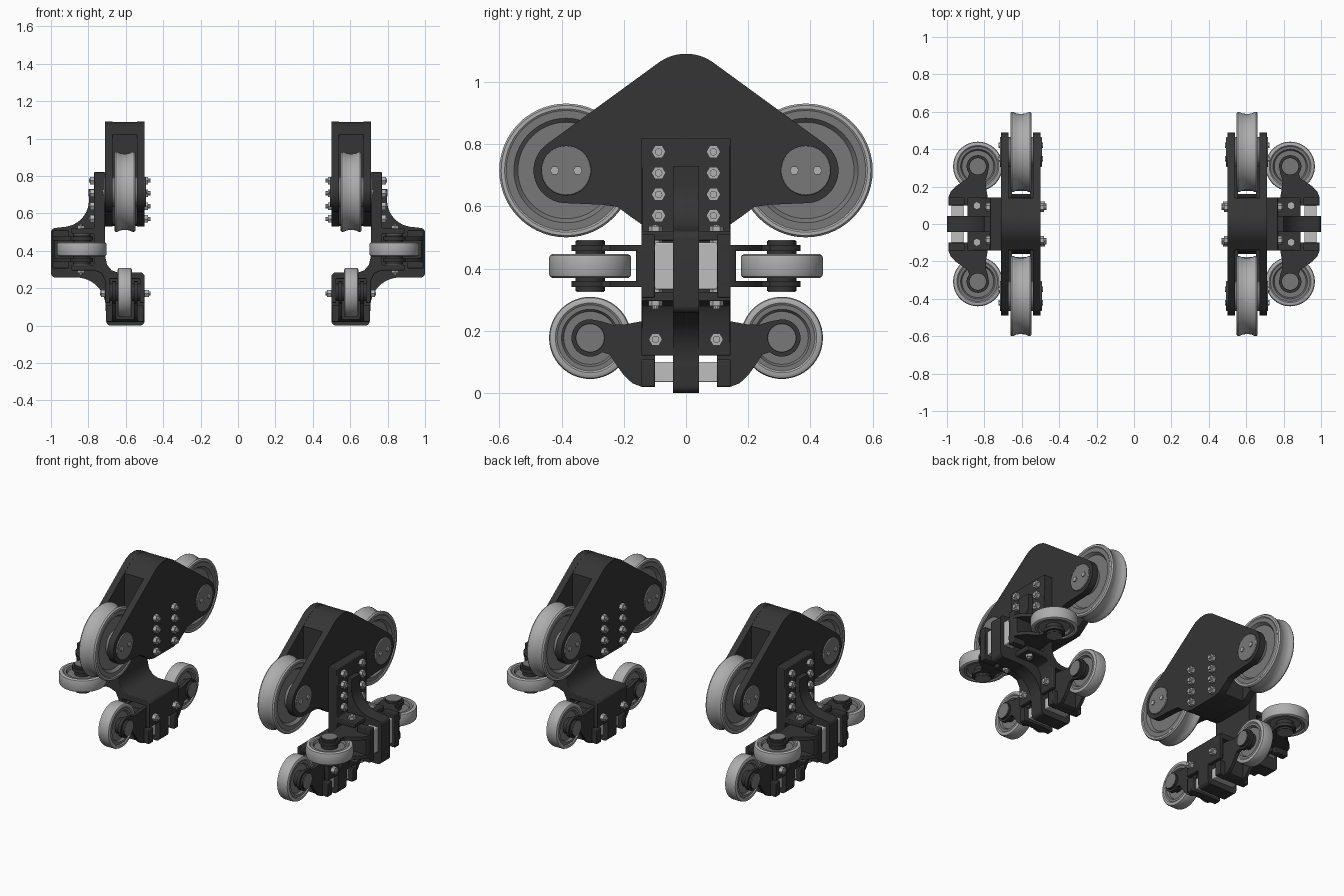
import bpy, bmesh, math
from math import sin, cos, pi, radians

if "Cube" in bpy.data.objects:
    bpy.data.objects.remove(bpy.data.objects["Cube"])


def material(name, v):
    m = bpy.data.materials.new(name)
    m.diffuse_color = (v, v, v, 1)
    m.use_nodes = True
    m.node_tree.nodes["Principled BSDF"].inputs["Base Color"].default_value = m.diffuse_color
    return m


DARK = material("dark_steel", 0.035)
TIRE = material("light_tire", 0.42)
DISC = material("mid_grey_disc", 0.19)
BOLT = material("bright_bolt", 0.45)
PAD = material("spring_pad", 0.52)

# Local frames (y, u outward, w along the axle) -> world
main = lambda a, b, w: (w, a, b)                        # side profile, w = x
front = lambda a, b, w: (a, w, b)                       # front profile, w = y
lower = lambda a, u, w: (0.605 + w, a, 0.177 - u)       # bottom wheel set
guide = lambda a, u, w: (0.835 + u, a, 0.408 + w)       # side wheel set


def finish(name, bm, mat, both=False, bevel=0):
    """Turn a bmesh into an object mirrored in x (and y when both)."""
    bmesh.ops.recalc_face_normals(bm, faces=bm.faces)
    me = bpy.data.meshes.new(name)
    bm.to_mesh(me)
    bm.free()
    me.materials.append(mat)
    me.shade_smooth()
    me.set_sharp_from_angle(angle=radians(32))
    ob = bpy.data.objects.new(name, me)
    bpy.context.collection.objects.link(ob)
    if bevel:
        b = ob.modifiers.new("bevel", 'BEVEL')
        b.width, b.segments, b.limit_method = bevel, 2, 'ANGLE'
        b.angle_limit = radians(40)
    mi = ob.modifiers.new("mirror", 'MIRROR')
    mi.use_axis = (True, both, False)
    mi.use_mirror_merge = False
    return ob


def add_prism(bm, pts, w0, w1, f):
    lo = [bm.verts.new(f(a, b, w0)) for a, b in pts]
    hi = [bm.verts.new(f(a, b, w1)) for a, b in pts]
    n = len(pts)
    bm.faces.new(lo)
    bm.faces.new(hi)
    for i in range(n):
        j = (i + 1) % n
        bm.faces.new((lo[i], lo[j], hi[j], hi[i]))


def prism(name, pts, spans, f, mat, both=False, bevel=0):
    bm = bmesh.new()
    for w0, w1 in spans:
        add_prism(bm, pts, w0, w1, f)
    return finish(name, bm, mat, both, bevel)


def arc(cx, cy, r, a0, a1, n=24):
    return [(cx + r * cos(radians(a0 + (a1 - a0) * i / n)),
             cy + r * sin(radians(a0 + (a1 - a0) * i / n))) for i in range(n + 1)]


def disc(cx, cy, r, n=40):
    return arc(cx, cy, r, 0, 360 - 360 / n, n - 1)


def rect(a0, b0, a1, b1):
    return [(a0, b0), (a1, b0), (a1, b1), (a0, b1)]


def lathe(name, prof, cy, cb, f, mat, n=56):
    """Closed (r, w) profile spun round the axle at (cy, cb)."""
    bm = bmesh.new()
    rings = [[bm.verts.new(f(cy + r * cos(2 * pi * i / n), cb + r * sin(2 * pi * i / n), w))
              for i in range(n)] for r, w in prof]
    for k in range(len(rings)):
        p, q = rings[k], rings[(k + 1) % len(rings)]
        for i in range(n):
            j = (i + 1) % n
            bm.faces.new((p[i], p[j], q[j], q[i]))
    return finish(name, bm, mat, True)


def sym(half):
    """Add the opposite w side to a lathe profile."""
    return half + [(r, -w) for r, w in reversed(half)]


# Main carrier: two side plates and a solid core
right = arc(0.385, 0.715, 0.105, 54, -90) + [(0.27, 0.605), (0.22, 0.598), (0.18, 0.568),
                                             (0.14, 0.54), (0.10, 0.53)]
plate = arc(0, 0.94, 0.15, 126, 54) + right + [(-y, z) for y, z in reversed(right)]
prism("carrier_side_plates", plate, [(0.50, 0.54), (0.67, 0.71)], main, DARK)
core = arc(0, 0.94, 0.149, 126, 54) + [(0.14, 1.022), (0.14, 0.542), (0.10, 0.531),
                                       (-0.10, 0.531), (-0.14, 0.542), (-0.14, 1.022)]
prism("carrier_core", core, [(0.502, 0.708)], main, DARK)

# Main wheels with grooved tread, recessed discs and hub caps
X = 0.605
mainw = lambda a, b, w: (X + w, a, b)
lathe("main_tires", sym([(0.19, 0.05), (0.198, 0.056), (0.209, 0.056), (0.215, 0.048),
                         (0.213, 0.038), (0.207, 0.026), (0.204, 0.01)]), 0.385, 0.715, mainw, TIRE)
lathe("main_wheel_discs", sym([(0.03, 0.035), (0.155, 0.035), (0.168, 0.052), (0.195, 0.052)]),
      0.385, 0.715, mainw, DISC)
prism("main_axles", disc(0.385, 0.715, 0.06), [(0.52, 0.69)], main, DARK, True)
prism("main_hub_caps", disc(0.385, 0.715, 0.08), [(0.493, 0.717)], main, DISC, True, 0.003)
for dy in (-0.037, 0.037):
    prism("hub_cap_bolt", disc(0.385 + dy, 0.715, 0.015, 6), [(0.487, 0.724)], main, BOLT, True)

# Carrier bolts in two columns
for z in (0.57, 0.638, 0.707, 0.775):
    prism("carrier_bolt", disc(0.088, z, 0.023, 6), [(0.48, 0.79)], main, BOLT, True)
    prism("carrier_bolt_tip", disc(0.088, z, 0.012, 10), [(0.468, 0.797)], main, BOLT, True)

# Bracket: bolted plate, side wheel housing and bottom wheel housing in one bent profile
bracket = [(0.71, 0.82), (0.77, 0.82), (0.77, 0.52), (0.89, 0.52), (0.89, 0.49), (0.77, 0.49),
           (0.77, 0.325), (0.89, 0.325), (0.89, 0.295), (0.77, 0.295), (0.73, 0.28), (0.71, 0.24),
           (0.71, 0.12), (0.685, 0.12), (0.685, 0.25), (0.525, 0.25), (0.525, 0.12), (0.50, 0.12),
           (0.50, 0.27), (0.513, 0.283), (0.64, 0.283), (0.675, 0.295), (0.70, 0.325), (0.71, 0.37)]
prism("bent_bracket", bracket, [(-0.143, 0.143)], front, DARK, False, 0.004)

# Central rib with concave outer edges
rib = [(0.76, 0.73), (0.80, 0.73)]
rib += arc(0.94, 0.67, 0.143, 180, 262, 10)
rib += arc(0.975, 0.497, 0.025, 90, 0, 5) + arc(0.975, 0.282, 0.025, 0, -90, 5)
rib += arc(0.865, 0.10, 0.157, 90, 180, 12)
rib += arc(0.68, 0.025, 0.025, 0, -90, 5) + arc(0.525, 0.025, 0.025, -90, -180, 5)
rib += [(0.50, 0.26), (0.64, 0.26), (0.74, 0.36)]
prism("central_rib", rib, [(-0.042, 0.042)], front, DARK)

# Fork arm outline, shared by side and bottom wheels
arm = arc(0.308, 0, 0.06, -90, 130, 20) + [(0.245, 0.054), (0.225, 0.085), (0.20, 0.12),
      (0.172, 0.146), (0.143, 0.157), (0.10, 0.157), (0.10, 0.05), (0.07, 0.02), (0.07, -0.03),
      (0.09, -0.052), (0.15, -0.052), (0.20, -0.043), (0.235, -0.042), (0.27, -0.053)]
web = [(0.07, -0.045), (0.145, -0.045), (0.16, 0.0), (0.16, 0.145), (0.143, 0.155),
       (0.10, 0.155), (0.10, 0.05), (0.07, 0.02)]

for tag, f in (("bottom", lower), ("side", guide)):
    # Wheel
    lathe(tag + "_tires", sym([(0.105, 0.032), (0.112, 0.038), (0.122, 0.038), (0.129, 0.034),
                               (0.132, 0.026)]), 0.308, 0, f, TIRE)
    lathe(tag + "_wheel_discs", sym([(0.02, 0.02), (0.085, 0.02), (0.092, 0.033), (0.11, 0.033)]),
          0.308, 0, f, DISC)
    prism(tag + "_axles", disc(0.308, 0, 0.047), [(-0.08, 0.08)], f, DARK, True)
    prism(tag + "_axle_caps", disc(0.308, 0, 0.044), [(-0.083, 0.083)], f, DISC, True)
    # Arms, end blocks and spring pads
    prism(tag + "_fork_arms", arm, [(-0.068, -0.048), (0.048, 0.068)], f, DARK, True)
    prism(tag + "_fork_webs", web, [(-0.066, 0.066)], f, DARK, True)
    prism(tag + "_arm_blocks", rect(0.10, 0.07, 0.143, 0.157), [(-0.102, 0.102)], f, DARK, True, 0.004)
    prism(tag + "_spring_pads", rect(0.03, 0.077, 0.102, 0.142), [(-0.075, 0.075)], f, PAD, True, 0.004)
    # Pivot bolts
    prism(tag + "_pivot_bolts", disc(0.098, 0.005, 0.022, 6), [(-0.128, 0.128)], f, BOLT, True)
    prism(tag + "_pivot_tips", disc(0.098, 0.005, 0.012, 10), [(-0.138, 0.134)], f, BOLT, True)
